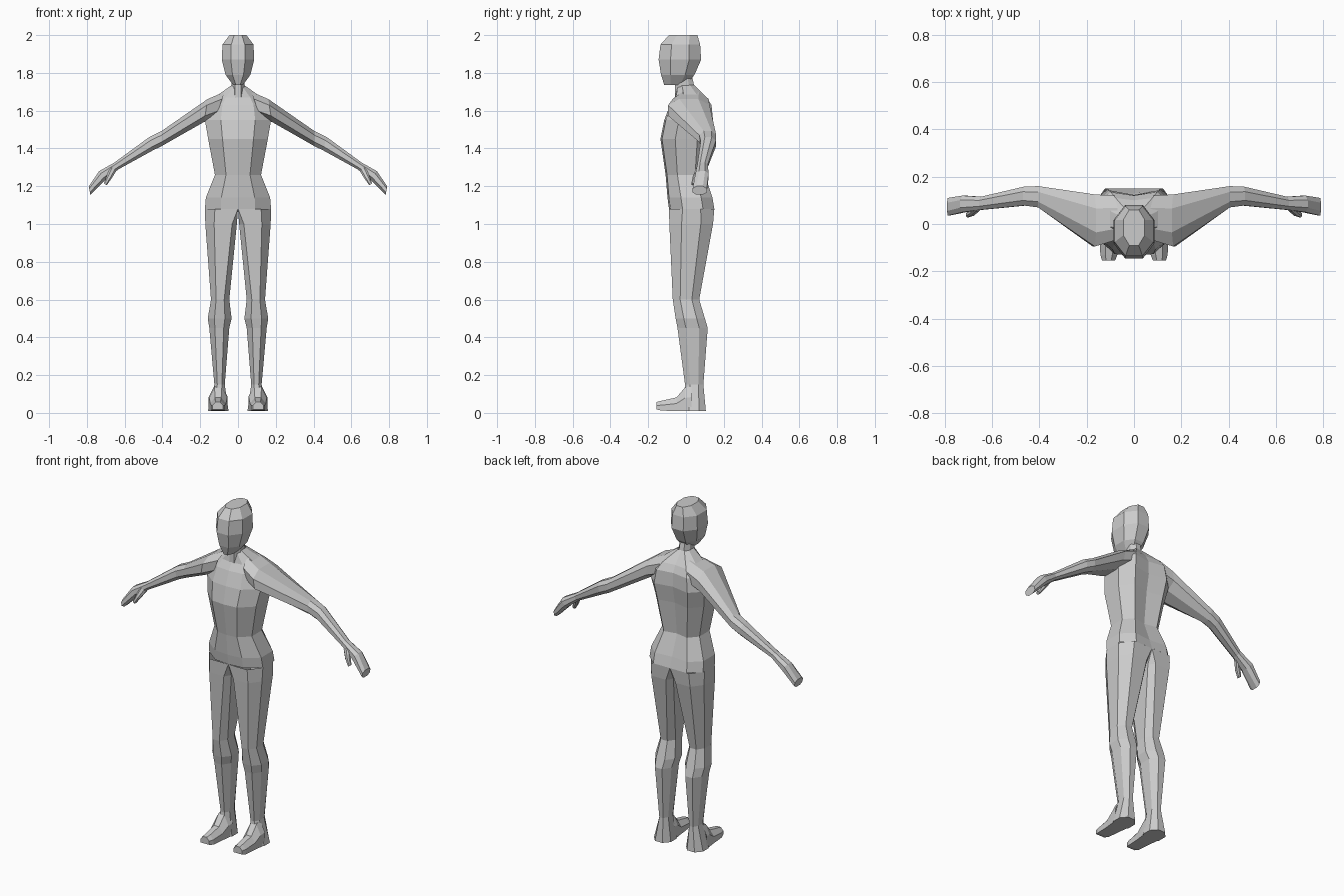
import bpy, bmesh
from mathutils import Vector

if "Cube" in bpy.data.objects:
    bpy.data.objects.remove(bpy.data.objects["Cube"])

grey = bpy.data.materials.new("light grey")
grey.diffuse_color = (0.6, 0.6, 0.6, 1)
grey.use_nodes = True
grey.node_tree.nodes["Principled BSDF"].inputs["Base Color"].default_value = grey.diffuse_color


def loft(name, rings, cap_start=False, cap_end=False, mirror=False):
    """Skin a row of equal-length point rings into a flat-faced mesh."""
    bm = bmesh.new()
    rows = [[bm.verts.new(p) for p in ring] for ring in rings]
    n = len(rows[0])
    for a, b in zip(rows, rows[1:]):
        for i in range(n):
            j = (i + 1) % n
            bm.faces.new((a[i], a[j], b[j], b[i]))
    if cap_start:
        bm.faces.new(rows[0][::-1])
    if cap_end:
        bm.faces.new(rows[-1])
    bmesh.ops.remove_doubles(bm, verts=bm.verts, dist=0.0005)
    bmesh.ops.recalc_face_normals(bm, faces=bm.faces)
    # open tubes: make sure the normals point outward
    centre = sum((v.co for v in bm.verts), Vector()) / len(bm.verts)
    if sum((f.calc_center_median() - centre).dot(f.normal) * f.calc_area() for f in bm.faces) < 0:
        bmesh.ops.reverse_faces(bm, faces=bm.faces)
    mesh = bpy.data.meshes.new(name)
    bm.to_mesh(mesh)
    bm.free()
    mesh.materials.append(grey)
    ob = bpy.data.objects.new(name, mesh)
    bpy.context.collection.objects.link(ob)
    if mirror:
        mod = ob.modifiers.new("mirror", 'MIRROR')
        mod.use_mirror_merge = False
    return ob


def octagon(z, x0, x1, y0, y1, cut_in=0.28, cut_out=0.28):
    """Horizontal rectangle with cut corners; inner and outer cuts differ."""
    w, d = x1 - x0, y1 - y0
    a, b = cut_in * w, cut_out * w
    c, e = cut_in * d, cut_out * d
    return [(x0, y0 + c, z), (x0 + a, y0, z), (x1 - b, y0, z), (x1, y0 + e, z),
            (x1, y1 - e, z), (x1 - b, y1, z), (x0 + a, y1, z), (x0, y1 - c, z)]


def torso_ring(z, w, front, back, spine):
    """Body section with a flat chest and a sunken spine line."""
    d = back - front
    half = [(0.52 * w, front + 0.008), (w, front + 0.3 * d),
            (w, back - 0.25 * d), (0.62 * w, back)]
    right = [(x, y, z) for x, y in half]
    left = [(-x, y, z) for x, y in reversed(half)]
    return [(0, front, z)] + right + [(0, back - spine, z)] + left


def limb_ring(top, bottom, y0, y1, cut=0.27):
    """Slanted section between a top and a bottom (x, z) point."""
    t, b = Vector((top[0], 0, top[1])), Vector((bottom[0], 0, bottom[1]))
    uv = [(0, cut), (cut, 0), (1 - cut, 0), (1, cut), (1, 1 - cut),
          (1 - cut, 1), (cut, 1), (0, 1 - cut)]
    return [t.lerp(b, v) + Vector((0, y0 + (y1 - y0) * u, 0)) for u, v in uv]


# torso with sloping shoulders
loft("torso", [torso_ring(*r) for r in [
    (1.08, 0.175, -0.09, 0.15, 0),
    (1.14, 0.17, -0.098, 0.14, 0.01),
    (1.26, 0.122, -0.108, 0.10, 0.015),
    (1.45, 0.158, -0.135, 0.125, 0.02),
    (1.55, 0.175, -0.115, 0.143, 0.02),
    (1.63, 0.158, -0.085, 0.135, 0.015),
    (1.67, 0.125, -0.06, 0.11, 0.01),
    (1.735, 0.034, -0.05, 0.045, 0)]])

# neck
loft("neck", [octagon(1.66, -0.035, 0.035, -0.06, 0.06),
              octagon(1.79, -0.035, 0.035, -0.055, 0.03)])

# faceted head
loft("head", [octagon(*r) for r in [
    (1.735, -0.025, 0.025, -0.115, 0.0),
    (1.79, -0.066, 0.066, -0.132, 0.045),
    (1.87, -0.086, 0.086, -0.145, 0.08),
    (1.95, -0.082, 0.082, -0.135, 0.075),
    (2.0, -0.045, 0.045, -0.09, 0.06)]], True, True)

# legs down to the heel
leg = [octagon(1.08, 0, 0.175, -0.09, 0.15, 0.001, 0.30),
       octagon(1.0, 0.006, 0.173, -0.088, 0.143, 0.15, 0.28)]
leg += [octagon(*r) for r in [
    (0.60, 0.046, 0.143, -0.07, 0.07),
    (0.50, 0.034, 0.16, -0.055, 0.10),
    (0.45, 0.046, 0.152, -0.045, 0.115),
    (0.15, 0.070, 0.125, -0.005, 0.092),
    (0.01, 0.05, 0.16, -0.02, 0.105)]]
loft("leg", leg, cap_end=True, mirror=True)


# front of the feet
def foot_ring(y, x0, x1, z0, z1):
    w, h = x1 - x0, z1 - z0
    return [(x0, y, z0), (x1, y, z0), (x1, y, z0 + 0.55 * h), (x1 - 0.3 * w, y, z1),
            (x0 + 0.3 * w, y, z1), (x0, y, z0 + 0.55 * h)]


loft("foot", [foot_ring(*r) for r in [
    (0.03, 0.055, 0.155, 0.01, 0.145),
    (-0.005, 0.058, 0.152, 0.01, 0.135),
    (-0.05, 0.064, 0.147, 0.01, 0.082),
    (-0.13, 0.07, 0.142, 0.012, 0.064),
    (-0.155, 0.08, 0.135, 0.018, 0.058)]], cap_end=True, mirror=True)

# arms with a flattened hand
loft("arm", [limb_ring(*r) for r in [
    ((0.07, 1.70), (0.12, 1.56), -0.07, 0.12),
    ((0.16, 1.662), (0.18, 1.54), -0.095, 0.125),
    ((0.405, 1.492), (0.405, 1.412), 0.07, 0.16),
    ((0.47, 1.46), (0.45, 1.39), 0.078, 0.158),
    ((0.655, 1.325), (0.632, 1.29), 0.06, 0.115),
    ((0.735, 1.28), (0.70, 1.235), 0.05, 0.12),
    ((0.79, 1.20), (0.782, 1.155), 0.035, 0.11)]], cap_end=True, mirror=True)

# thumbs
loft("thumb", [limb_ring(*r) for r in [
    ((0.675, 1.305), (0.645, 1.28), 0.055, 0.09),
    ((0.695, 1.255), (0.67, 1.24), 0.035, 0.065),
    ((0.71, 1.215), (0.695, 1.205), 0.028, 0.05)]], cap_end=True, mirror=True)
